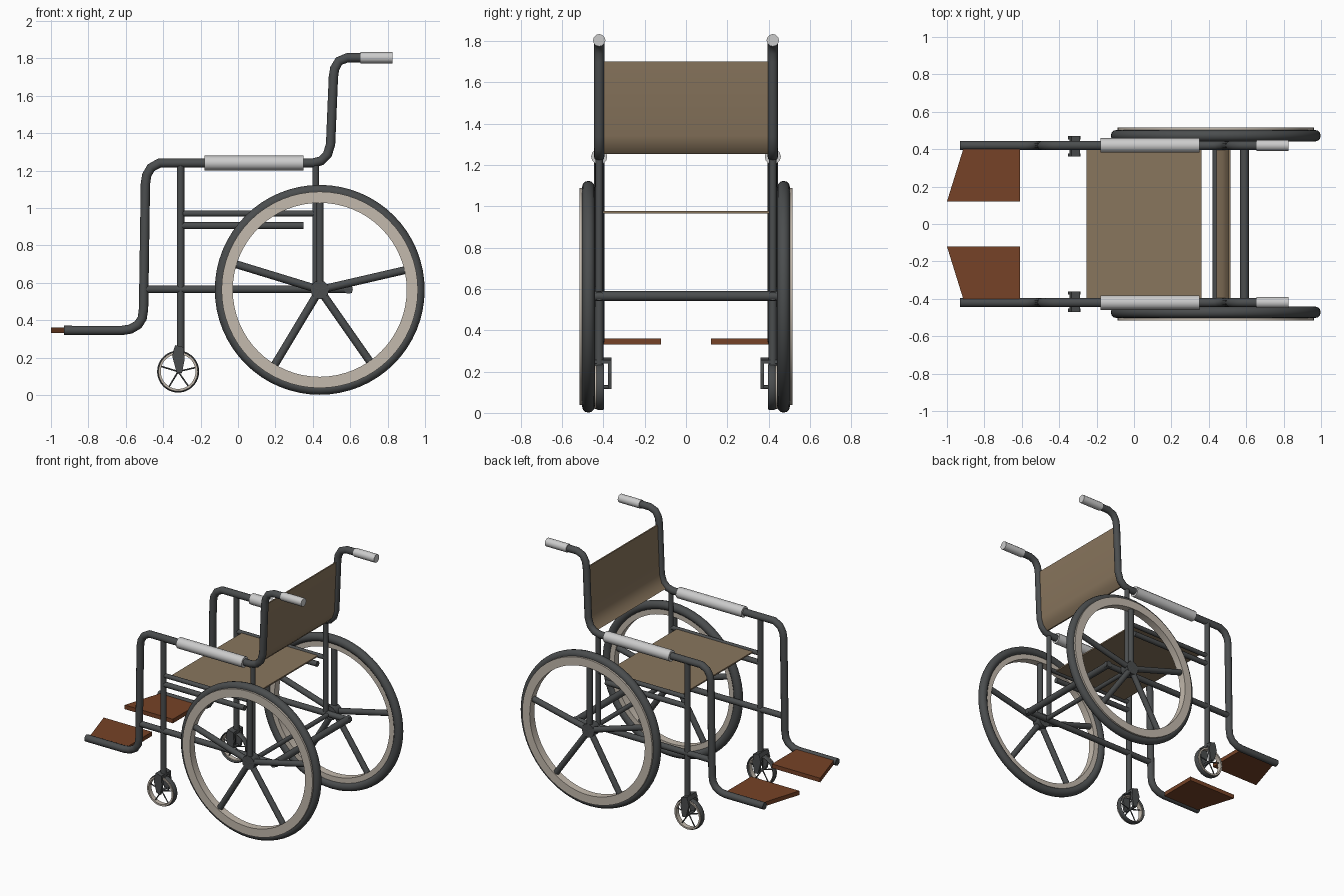
import bpy, bmesh
from math import sin, cos, pi, radians
from mathutils import Vector

if "Cube" in bpy.data.objects:
    bpy.data.objects.remove(bpy.data.objects["Cube"])


def material(name, rgb):
    m = bpy.data.materials.new(name)
    m.diffuse_color = (*rgb, 1)
    m.use_nodes = True
    m.node_tree.nodes["Principled BSDF"].inputs["Base Color"].default_value = m.diffuse_color
    return m


DARK = material("dark_metal", (0.07, 0.075, 0.077))
RIM = material("beige_rim", (0.55, 0.49, 0.42))
FABRIC = material("tan_fabric", (0.25, 0.18, 0.11))
WOOD = material("brown_plate", (0.18, 0.055, 0.02))


def finish(ob, mat, smooth=True):
    if mat:
        ob.data.materials.append(mat)
    if smooth:
        bpy.ops.object.select_all(action='DESELECT')
        ob.select_set(True)
        bpy.context.view_layer.objects.active = ob
        bpy.ops.object.shade_smooth_by_angle(angle=radians(40))
    return ob


def from_bmesh(name, bm, mat, smooth=True):
    bmesh.ops.recalc_face_normals(bm, faces=bm.faces)
    me = bpy.data.meshes.new(name)
    bm.to_mesh(me)
    bm.free()
    ob = bpy.data.objects.new(name, me)
    bpy.context.collection.objects.link(ob)
    return finish(ob, mat, smooth)


def tube(name, pts, r, mat=DARK):
    """Capped round tube along a polyline."""
    cu = bpy.data.curves.new(name, 'CURVE')
    cu.dimensions = '3D'
    cu.bevel_depth = r
    cu.bevel_resolution = 4
    cu.use_fill_caps = True
    sp = cu.splines.new('POLY')
    sp.points.add(len(pts) - 1)
    for p, co in zip(sp.points, pts):
        p.co = (*co, 1)
    ob = bpy.data.objects.new(name, cu)
    bpy.context.collection.objects.link(ob)
    bpy.ops.object.select_all(action='DESELECT')
    ob.select_set(True)
    bpy.context.view_layer.objects.active = ob
    bpy.ops.object.convert(target='MESH')
    return finish(bpy.context.object, mat)


def lathe(name, centre, profile, mat, n=64):
    """Closed (radius, y) profile turned about a y-parallel axis."""
    bm = bmesh.new()
    c = Vector(centre)
    rows = [[bm.verts.new(c + Vector((r * cos(a), y, r * sin(a)))) for r, y in profile]
            for a in (2 * pi * i / n for i in range(n))]
    k = len(profile)
    for i in range(n):
        A, B = rows[i], rows[(i + 1) % n]
        for j in range(k):
            bm.faces.new((A[j], A[(j + 1) % k], B[(j + 1) % k], B[j]))
    return from_bmesh(name, bm, mat)


def prism(name, pts, offset, mat, smooth=False):
    """Polygon of 3D points extruded by an offset."""
    bm = bmesh.new()
    f = bm.faces.new([bm.verts.new(p) for p in pts])
    new = bmesh.ops.extrude_face_region(bm, geom=[f], use_keep_orig=True)["geom"]
    bmesh.ops.translate(bm, vec=offset, verts=[v for v in new if isinstance(v, bmesh.types.BMVert)])
    return from_bmesh(name, bm, mat, smooth)


def wheel(name, c, k, w, s):
    """Wheel with tyre, flat rim, hub and five spokes; k scales radius, w width."""
    tyre = [(k * (0.53 + 0.031 * cos(t)), w * 0.031 * sin(t))
            for t in (2 * pi * i / 12 for i in range(12))]
    lathe(name + "_tyre", c, tyre, DARK)
    a, b = -0.012 * w * s, 0.043 * w * s
    lathe(name + "_rim", c, [(k * 0.525, a), (k * 0.525, b), (k * 0.465, b), (k * 0.465, a)], RIM)
    x, y, z = c
    hub = 0.035 * w
    tube(name + "_hub", [(x, y - hub, z), (x, y + hub, z)], 0.05 * k)
    ys = y + 0.015 * w * s
    for i, deg in enumerate((13, 90, 163, 239, 305)):
        t = radians(deg)
        tube(f"{name}_spoke_{i + 1}", [(x, ys, z), (x + k * 0.48 * cos(t), ys, z + k * 0.48 * sin(t))], 0.021 * k)


# Bent main tube seen from the side
MAIN = [(-.93, .345), (-.62, .345), (-.575, .352), (-.535, .375), (-.512, .41), (-.505, .46),
        (-.495, 1.13), (-.488, 1.175), (-.465, 1.215), (-.42, 1.24), (.40, 1.24), (.445, 1.252),
        (.478, 1.285), (.495, 1.34), (.51, 1.70), (.517, 1.745), (.54, 1.785), (.585, 1.803), (.67, 1.803)]

for s, side in ((-1, "right"), (1, "left")):
    y = 0.42 * s
    tube("main_tube_" + side, [(x, y, z) for x, z in MAIN], 0.025)
    tube("armrest_" + side, [(-.18, y, 1.24), (.35, y, 1.24)], 0.039, None)
    tube("push_grip_" + side, [(.655, y, 1.803), (.825, y, 1.803)], 0.03, None)
    # Side frame
    tube("front_post_" + side, [(-.307, y, .23), (-.307, y, 1.24)], 0.02)
    tube("rear_post_" + side, [(.415, y, .565), (.415, y, 1.24)], 0.018)
    tube("seat_rail_" + side, [(-.307, y, .97), (.415, y, .97)], 0.016)
    tube("middle_rail_" + side, [(-.307, y, .905), (.35, y, .905)], 0.019)
    tube("lower_rail_" + side, [(-.5, y, .565), (.61, y, .565)], 0.021)
    # Wheels
    wheel("drive_wheel_" + side, (.437, .472 * s, .562), 1.0, 1.0, s)
    yc = 0.415 * s
    wheel("caster_" + side, (-.32, yc, .125), 0.2, 0.62, s)
    # Caster fork
    for o in (-0.055, 0.037):
        prop = [(-.335, .265), (-.29, .24), (-.285, .19), (-.30, .115), (-.33, .125), (-.352, .21)]
        prism(f"caster_fork_{side}_{'a' if o < 0 else 'b'}", [(px, yc + o, pz) for px, pz in prop],
              (0, 0.018, 0), DARK)
    prism("fork_crown_" + side, [(px, yc - .055, pz) for px, pz in
          [(-.345, .238), (-.29, .238), (-.29, .255), (-.335, .267)]], (0, .11, 0), DARK)
    tube("caster_axle_" + side, [(-.32, yc - .05, .125), (-.32, yc + .05, .125)], 0.009)
    # Footplate
    prism("footplate_" + side, [(px, py * s, .33) for px, py in
          [(-.61, .12), (-.61, .41), (-.91, .41), (-1.0, .12)]], (0, 0, .03), WOOD)

# Cross members
tube("axle", [(.437, -.47, .562), (.437, .47, .562)], 0.016)
tube("rear_cross_tube", [(.59, -.44, .565), (.59, .44, .565)], 0.024)

# Seat and backrest
prism("seat", [(-.255, -.41, .966), (.36, -.41, .966), (.36, .41, .966), (-.255, .41, .966)],
      (0, 0, .01), FABRIC)
back = [(.445, 1.252), (.478, 1.285), (.495, 1.34), (.51, 1.70)]
prism("backrest", [(x - .004, -.41, z) for x, z in back] + [(x + .006, -.41, z) for x, z in back[::-1]],
      (0, .82, 0), FABRIC, True)
